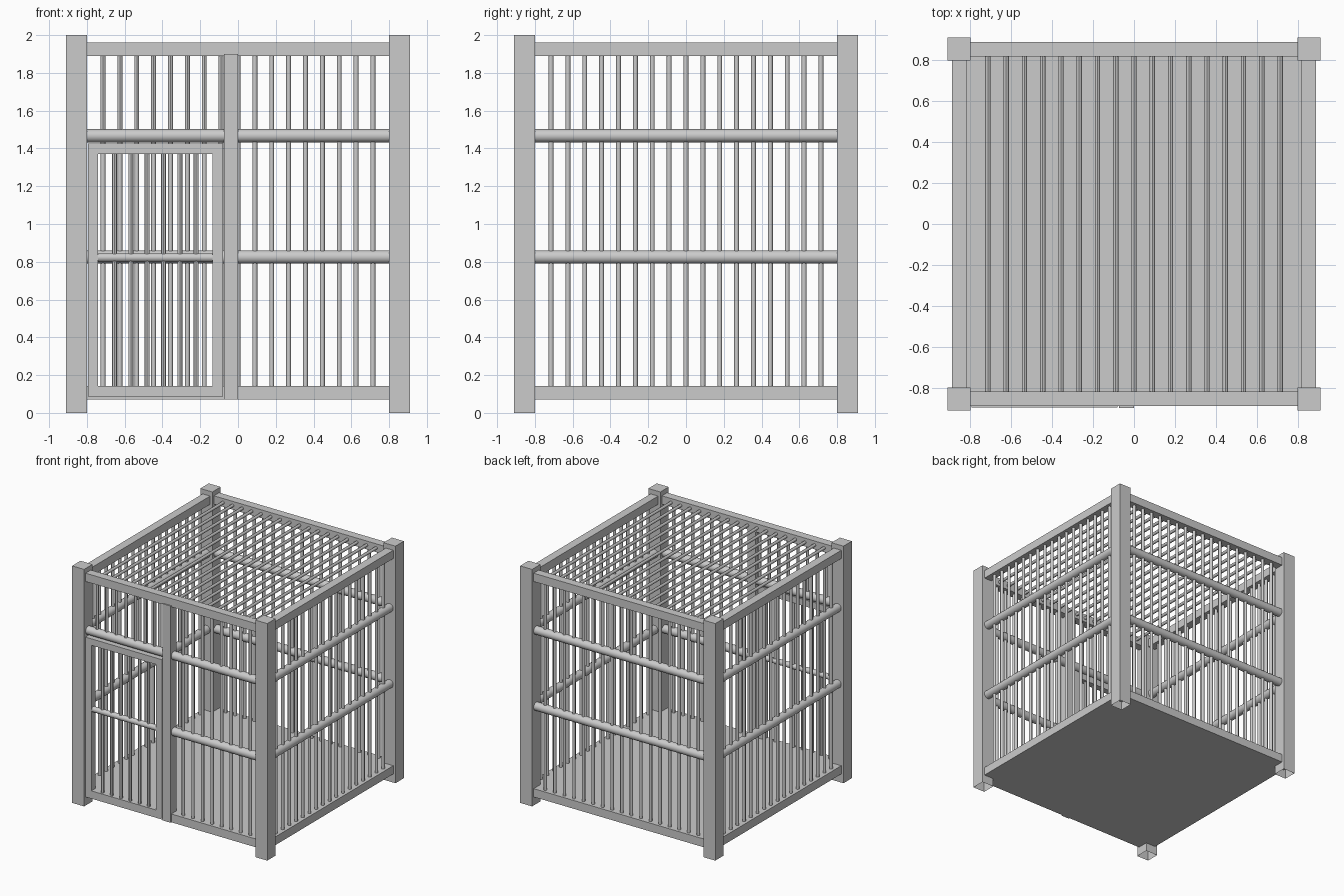
import bpy
from mathutils import Vector

if "Cube" in bpy.data.objects:
    bpy.data.objects.remove(bpy.data.objects["Cube"])

C = 0.855        # centre line of the walls and posts
PITCH = 0.0893   # bar spacing
BAR = 0.013
RAIL = 0.035


def box(name, x, y, z, open_bottom=False):
    """Box from (min, max) ranges."""
    v = [(a, b, c) for c in z for b in y for a in x]
    f = [(4, 5, 7, 6), (0, 1, 5, 4), (1, 3, 7, 5), (3, 2, 6, 7), (2, 0, 4, 6)]
    if not open_bottom:
        f.append((0, 2, 3, 1))
    me = bpy.data.meshes.new(name)
    me.from_pydata(v, [], f)
    ob = bpy.data.objects.new(name, me)
    bpy.context.collection.objects.link(ob)
    return ob


def rod(name, p, q, r, sides=16):
    """Smooth round bar between two points."""
    p, q = Vector(p), Vector(q)
    d = q - p
    bpy.ops.mesh.primitive_cylinder_add(
        vertices=sides, radius=r, depth=d.length, location=(p + q) / 2,
        rotation=d.to_track_quat('Z', 'Y').to_euler())
    ob = bpy.context.object
    ob.name = name
    bpy.ops.object.shade_smooth_by_angle()
    return ob


# Corner posts
for sx in (-1, 1):
    for sy in (-1, 1):
        box("corner_post", (sx * C - 0.056, sx * C + 0.056),
            (sy * C - 0.056, sy * C + 0.056), (0, 2), open_bottom=True)

# Floor slab
box("floor", (-0.89, 0.89), (-0.89, 0.89), (0.072, 0.142))

# Square top beams
for s in (-1, 1):
    lo, hi = s * C - 0.035, s * C + 0.035
    box("top_beam_x", (-0.81, 0.81), (lo, hi), (1.89, 1.96))
    box("top_beam_y", (lo, hi), (-0.81, 0.81), (1.89, 1.96))

# Round rails on the side and back walls
for z in (0.825, 1.467):
    for s in (-1, 1):
        rod("side_rail", (s * C, -0.805, z), (s * C, 0.805, z), RAIL, 24)
    rod("back_rail", (-0.805, C, z), (0.805, C, z), RAIL, 24)
    rod("front_rail", (-0.005, -C, z), (0.805, -C, z), RAIL, 24)
rod("over_door_rail", (-0.805, -C, 1.467), (-0.07, -C, 1.467), RAIL, 24)

# Bars of the walls and roof
for i in range(-8, 9):
    t = i * PITCH
    for s in (-1, 1):
        rod("side_bar", (s * C, t, 0.13), (s * C, t, 1.9), BAR, 12)
    rod("back_bar", (t, C, 0.13), (t, C, 1.9), BAR, 12)
    rod("roof_bar", (t, -0.83, 1.925), (t, 0.83, 1.925), BAR, 12)
    if i != 0:
        rod("front_bar", (t, -C, 0.13 if i > 0 else 1.467), (t, -C, 1.9), BAR, 12)

# Door jamb
box("door_jamb", (-0.074, 0.0), (-0.9, -0.82), (0.072, 1.9))

# Door frame
DY = (-0.898, -0.845)
box("door_stile_left", (-0.795, -0.74), DY, (0.088, 1.425))
box("door_stile_right", (-0.135, -0.08), DY, (0.088, 1.425))
box("door_rail_top", (-0.74, -0.135), DY, (1.37, 1.425))
box("door_rail_bottom", (-0.74, -0.135), DY, (0.088, 0.142))

# Door bars and crossbar
dy = sum(DY) / 2
rod("door_crossbar", (-0.745, dy, 0.822), (-0.13, dy, 0.822), 0.023, 16)
for k in range(1, 7):
    x = -0.74 + k * 0.605 / 7
    rod("door_bar", (x, dy, 0.13), (x, dy, 1.38), BAR, 12)
